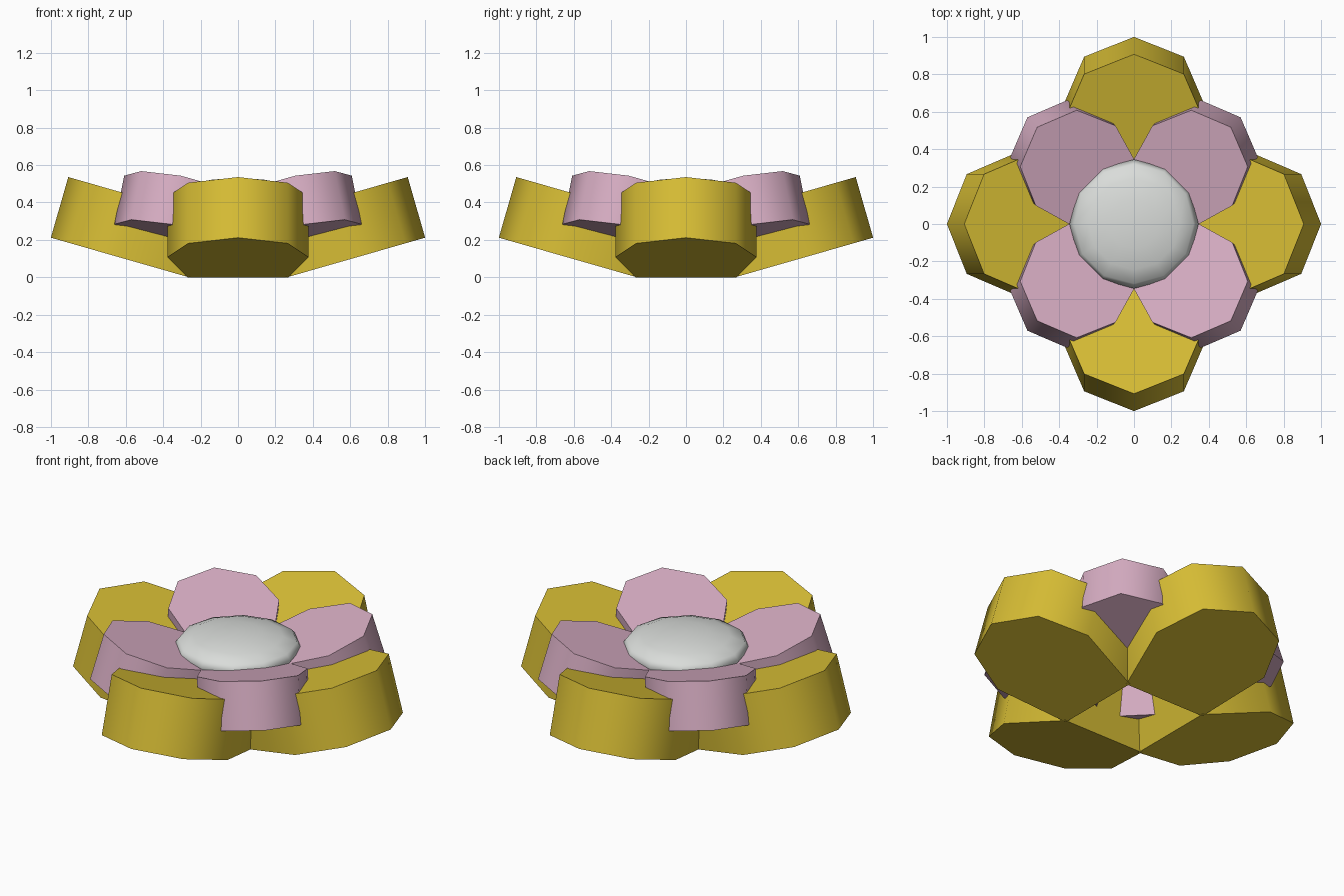
import bpy
import bmesh
from math import sin, cos, pi, radians
from mathutils import Matrix

cube = bpy.data.objects.get("Cube")
if cube:
    bpy.data.objects.remove(cube, do_unlink=True)


def material(name, rgb):
    mat = bpy.data.materials.new(name)
    mat.use_nodes = True
    mat.diffuse_color = (*rgb, 1)
    mat.node_tree.nodes["Principled BSDF"].inputs["Base Color"].default_value = (*rgb, 1)
    return mat


def finish(bm, name, mat, angle):
    bmesh.ops.recalc_face_normals(bm, faces=bm.faces)
    mesh = bpy.data.meshes.new(name)
    bm.to_mesh(mesh)
    bm.free()
    mesh.materials.append(mat)
    obj = bpy.data.objects.new(name, mesh)
    bpy.context.collection.objects.link(obj)
    bpy.ops.object.select_all(action='DESELECT')
    obj.select_set(True)
    bpy.context.view_layer.objects.active = obj
    bpy.ops.object.shade_smooth_by_angle(angle=radians(angle))
    return obj


TILT = radians(16)


def petal(name, mat, turn, radius, thickness, reach, height):
    """Thick slab: half octagon outside, tapering to a flat inner edge."""
    outline = [(radius * cos(a), radius * sin(a))
               for a in (i * pi / 4 for i in range(-2, 3))]
    inner, half = -1.06 * radius, radius * sin(pi / 4)
    outline += [(inner, half), (inner, -half)]
    bm = bmesh.new()
    base = bm.faces.new([bm.verts.new((u, v, 0)) for u, v in outline])
    top = bmesh.ops.extrude_face_region(bm, geom=[base], use_keep_orig=True)
    raised = [g for g in top["geom"] if isinstance(g, bmesh.types.BMVert)]
    bmesh.ops.translate(bm, verts=raised, vec=(0, 0, thickness))
    place = (Matrix.Rotation(turn, 4, 'Z')
             @ Matrix.Translation((reach, 0, height))
             @ Matrix.Rotation(-TILT, 4, 'Y'))
    bmesh.ops.transform(bm, matrix=place, verts=bm.verts)
    finish(bm, name, mat, 60)


yellow = material("golden yellow", (0.68, 0.51, 0.035))
pink = material("dusty pink", (0.68, 0.42, 0.545))
white = material("soft white", (0.70, 0.72, 0.70))

# Lower ring on the axes, smaller upper ring on the diagonals
for i, side in enumerate(("left", "back", "right", "front")):
    petal("lower_petal_" + side, yellow, i * pi / 2, 0.377, 0.337, 0.638, 0.108)
for i, side in enumerate(("back_left", "back_right", "front_right", "front_left")):
    petal("upper_petal_" + side, pink, (i + 0.5) * pi / 2, 0.302, 0.27, 0.516, 0.225)

# Flattened flower centre
bm = bmesh.new()
bmesh.ops.create_uvsphere(bm, u_segments=12, v_segments=8, radius=1)
bmesh.ops.transform(bm, verts=bm.verts,
                    matrix=Matrix.Translation((0, 0, 0.44)) @ Matrix.Diagonal((0.345, 0.345, 0.09, 1)))
finish(bm, "flower_centre", white, 180)
